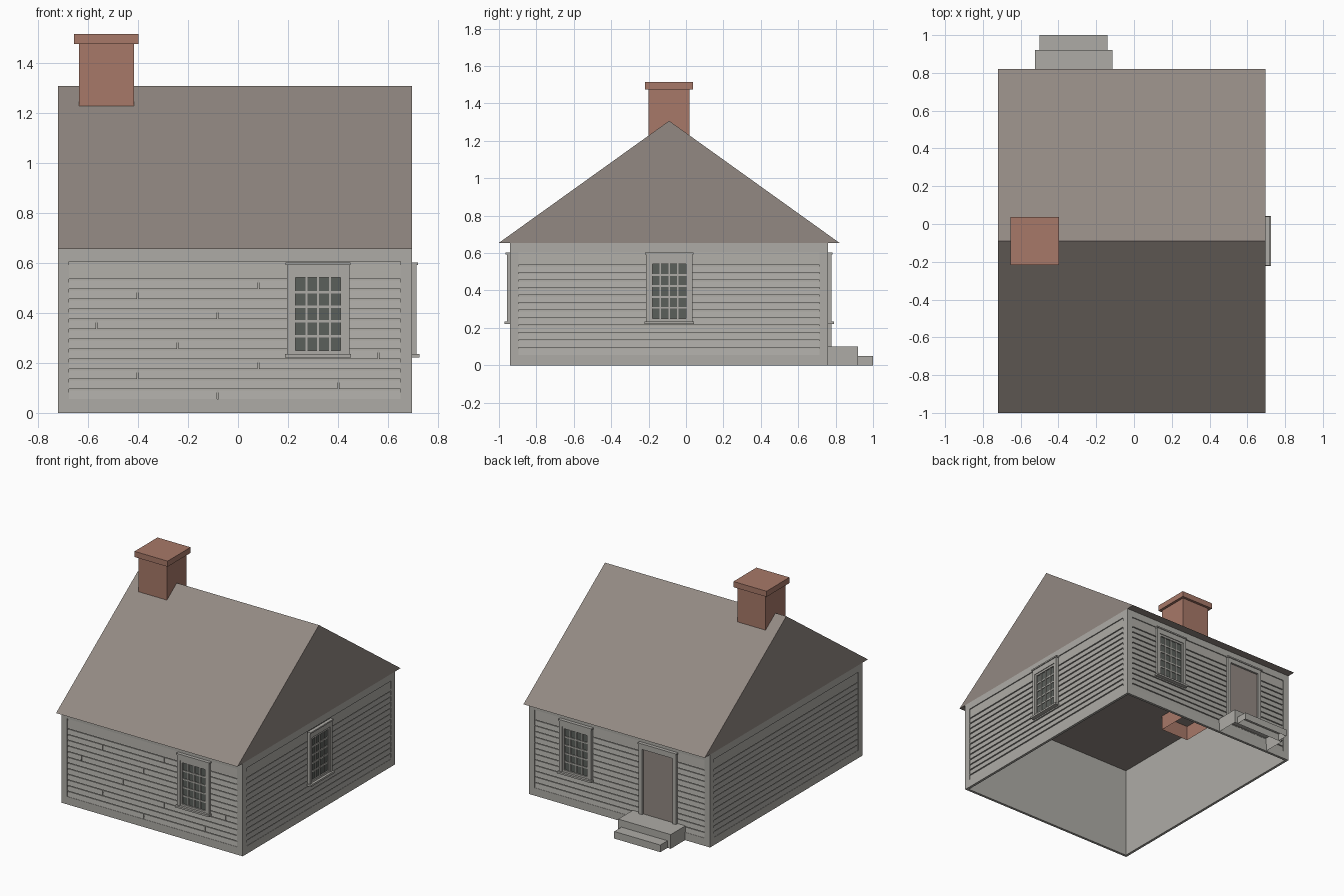
import bpy, bmesh
from mathutils import Matrix, Vector

cube = bpy.data.objects.get("Cube")
if cube:
    bpy.data.objects.remove(cube)


def material(name, rgb):
    m = bpy.data.materials.new(name)
    m.use_nodes = True
    m.diffuse_color = (*rgb, 1)
    m.node_tree.nodes["Principled BSDF"].inputs["Base Color"].default_value = (*rgb, 1)
    return m


GREY = material("grey paint", (0.42, 0.41, 0.38))
BROWN = material("brown shingle", (0.29, 0.25, 0.225))
BRICK = material("red brick", (0.39, 0.19, 0.14))
GLASS = material("dark glass", (0.105, 0.115, 0.105))

# Overall dimensions
X0, X1, Y0, Y1 = -0.72, 0.695, -0.94, 0.76
EAVE, RIDGE, RIDGE_Y = 0.655, 1.307, -0.09
SKIN = 0.018          # wall thickness
FIELD = 0.045         # corner board width
LOW, HIGH = 0.055, 0.605
ROW, ROWS = 0.04, 12


def prism(bm, frame, profile, u0, u1):
    """Extrude a (depth, z) profile along u in the given wall frame."""
    ends = [[bm.verts.new(frame @ Vector((u, d, z))) for d, z in profile] for u in (u0, u1)]
    bm.faces.new(ends[0])
    bm.faces.new(ends[1])
    n = len(profile)
    for i in range(n):
        j = (i + 1) % n
        bm.faces.new((ends[0][i], ends[0][j], ends[1][j], ends[1][i]))


def box(bm, frame, u0, u1, d0, d1, z0, z1):
    prism(bm, frame, [(d0, z0), (d1, z0), (d1, z1), (d0, z1)], u0, u1)


def finish(name, bm, mat, open_bottom=False):
    bmesh.ops.recalc_face_normals(bm, faces=bm.faces)
    if open_bottom:
        low = [f for f in bm.faces if f.normal.z < -0.9]
        bmesh.ops.delete(bm, geom=low, context="FACES")
    mesh = bpy.data.meshes.new(name)
    bm.to_mesh(mesh)
    bm.free()
    mesh.materials.append(mat)
    ob = bpy.data.objects.new(name, mesh)
    bpy.context.collection.objects.link(ob)
    return ob


def wall_frame(axis, plane, out):
    """Map (u, depth, z) to the world; depth runs outward from the wall plane."""
    if axis == "x":
        return Matrix(((0, out, 0, plane), (1, 0, 0, 0), (0, 0, 1, 0), (0, 0, 0, 1)))
    return Matrix(((1, 0, 0, 0), (0, out, 0, plane), (0, 0, 1, 0), (0, 0, 0, 1)))


WORLD = Matrix.Identity(4)
FRONT = wall_frame("y", Y0, -1)
BACK = wall_frame("y", Y1, 1)
LEFT = wall_frame("x", X1, 1)
RIGHT = wall_frame("x", X0, -1)


def wall(name, frame, u0, u1, trim, joints):
    # Thin shell and border boards
    bm = bmesh.new()
    a, b = u0 + FIELD, u1 - FIELD
    box(bm, frame, a, b, -SKIN, -0.012, LOW, HIGH)
    box(bm, frame, u0 + trim, a, -SKIN, 0, 0, EAVE)
    box(bm, frame, b, u1 - trim, -SKIN, 0, 0, EAVE)
    box(bm, frame, a, b, -SKIN, 0, 0, LOW)
    box(bm, frame, a, b, -SKIN, 0, HIGH, EAVE)
    finish(name + "_wall", bm, GREY)
    # Tapered clapboards, split at the butt joints
    bm = bmesh.new()
    for r in range(ROWS + 1):
        z = LOW + r * ROW
        top = HIGH if r == ROWS else z + ROW - 0.006
        wedge = [(-0.013, z), (-0.002, z), (-0.007, top), (-0.013, top)]
        cuts = [a] + ([joints[r]] if r in joints else []) + [b]
        for s, e in zip(cuts, cuts[1:]):
            prism(bm, frame, wedge, s + (0.003 if s != a else 0), e - (0.003 if e != b else 0))
    finish(name + "_clapboards", bm, GREY)


JOINTS = {0: -0.08, 1: 0.4, 2: -0.4, 3: 0.08, 4: 0.56, 5: -0.24,
          7: -0.565, 8: -0.08, 10: -0.4, 11: 0.08}
wall("front", FRONT, X0, X1, 0, JOINTS)
wall("back", BACK, X0, X1, 0, {})
wall("left", LEFT, Y0, Y1, SKIN, {})
wall("right", RIGHT, Y0, Y1, SKIN, {})


def window(name, frame, c):
    # Casing, inner sash, head cap and sill
    bm = bmesh.new()
    for s in (-1, 1):
        for inner, outer, depth, bottom, top in ((0.103, 0.125, 0.018, 0.235, 0.592),
                                                 (0.09, 0.103, 0.013, 0.24, 0.555)):
            box(bm, frame, *sorted((c + s * inner, c + s * outer)), 0, depth, bottom, top)
    box(bm, frame, c - 0.103, c + 0.103, 0, 0.018, 0.555, 0.592)
    box(bm, frame, c - 0.09, c + 0.09, 0, 0.013, 0.541, 0.555)
    box(bm, frame, c - 0.103, c + 0.103, 0, 0.013, 0.235, 0.249)
    box(bm, frame, c - 0.13, c + 0.13, 0, 0.024, 0.592, 0.602)
    box(bm, frame, c - 0.132, c + 0.132, 0, 0.03, 0.222, 0.235)
    # Glazing bars
    for i in (-1, 0, 1):
        box(bm, frame, c + i * 0.047 - 0.004, c + i * 0.047 + 0.004, 0, 0.009, 0.249, 0.541)
    for i in range(1, 5):
        z = 0.249 + i * 0.0584
        box(bm, frame, c - 0.09, c + 0.09, 0, 0.0085, z - 0.005, z + 0.005)
    finish(name + "_frame", bm, GREY)
    bm = bmesh.new()
    box(bm, frame, c - 0.092, c + 0.092, -0.002, 0.004, 0.245, 0.545)
    finish(name + "_glass", bm, GLASS)


window("front_window", FRONT, 0.32)
window("back_window", BACK, 0.32)
window("left_window", LEFT, RIDGE_Y)

# Back door with casing
DOOR = -0.32
bm = bmesh.new()
for s in (-1, 1):
    box(bm, BACK, *sorted((DOOR + s * 0.118, DOOR + s * 0.145)), 0, 0.018, 0.1, 0.592)
box(bm, BACK, DOOR - 0.118, DOOR + 0.118, 0, 0.018, 0.56, 0.592)
box(bm, BACK, DOOR - 0.15, DOOR + 0.15, 0, 0.024, 0.592, 0.602)
finish("door_casing", bm, GREY)
bm = bmesh.new()
box(bm, BACK, DOOR - 0.118, DOOR + 0.118, -0.002, 0.004, 0.1, 0.56)
finish("door_panel", bm, BROWN)

# Hollow door steps
for name, half, y0, y1, h in (("upper_step", 0.205, Y1 - 0.004, 0.92, 0.1),
                              ("lower_step", 0.18, 0.92, 1.0, 0.05)):
    bm = bmesh.new()
    box(bm, WORLD, DOOR - half, DOOR + half, y0, y1, 0, h)
    finish(name, bm, GREY, open_bottom=True)

# Gable roof, closed underneath as the ceiling
bm = bmesh.new()
prism(bm, WORLD, [(-1.0, EAVE), (0.82, EAVE), (RIDGE_Y, RIDGE)], X0, X1)
finish("roof", bm, BROWN)

# Chimney shaft, open below the ceiling, and its cap
bm = bmesh.new()
box(bm, WORLD, -0.635, -0.415, -0.2, 0.02, 0.55, 1.475)
finish("chimney_shaft", bm, BRICK, open_bottom=True)
bm = bmesh.new()
box(bm, WORLD, -0.655, -0.397, -0.218, 0.038, 1.475, 1.515)
finish("chimney_cap", bm, BRICK)
